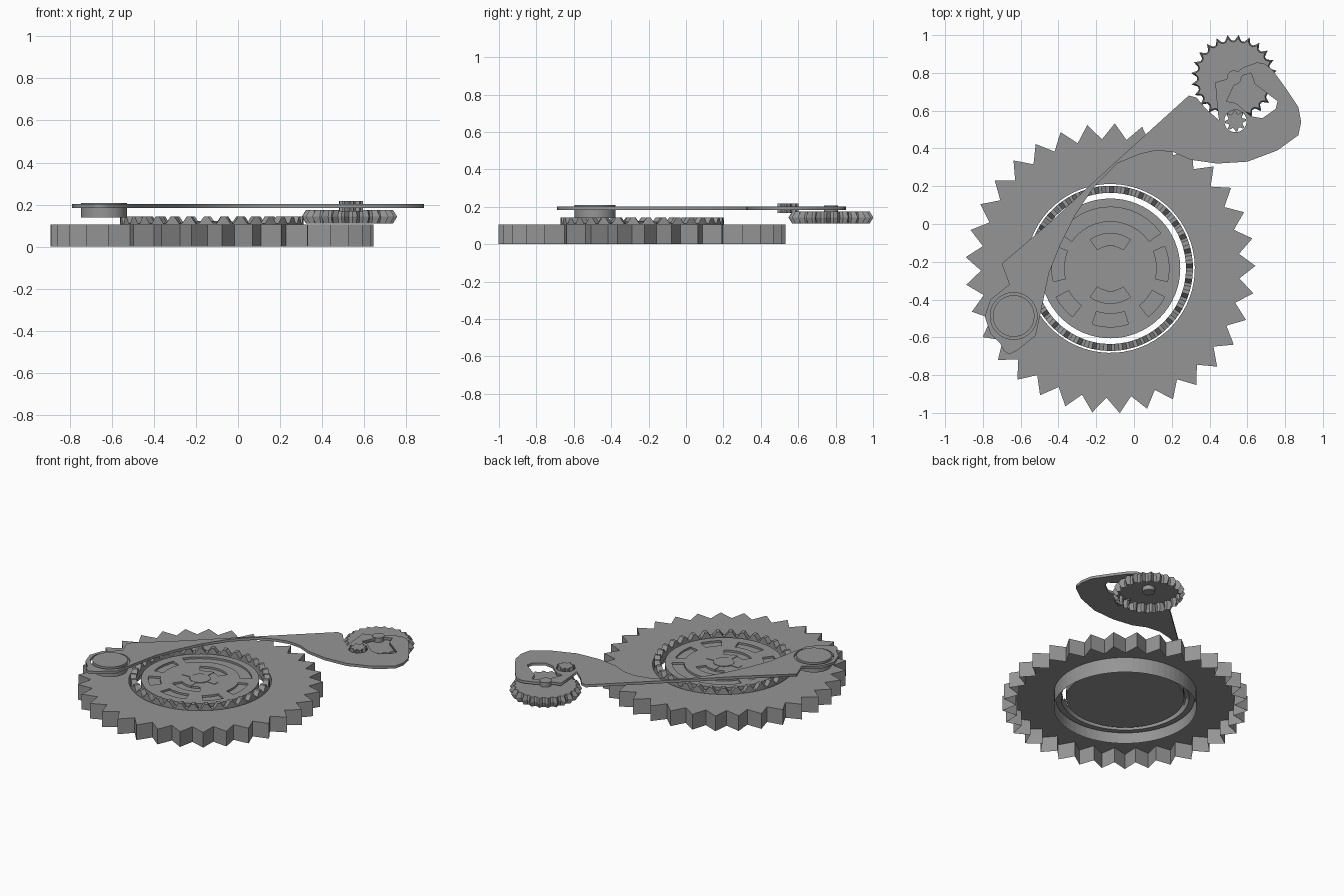
import bpy, bmesh
from math import cos, sin, pi, radians
from mathutils import Vector

cube = bpy.data.objects.get("Cube")
if cube:
    bpy.data.objects.remove(cube, do_unlink=True)

grey = bpy.data.materials.new("plain grey")
grey.use_nodes = True
tone = (0.3, 0.3, 0.3, 1)
grey.diffuse_color = tone
grey.node_tree.nodes["Principled BSDF"].inputs["Base Color"].default_value = tone


def add_object(name, mesh):
    if not mesh.materials:
        mesh.materials.append(grey)
    ob = bpy.data.objects.new(name, mesh)
    bpy.context.collection.objects.link(ob)
    return ob


def polar(centre, r, a, z):
    return Vector((centre[0] + r * cos(a), centre[1] + r * sin(a), z))


def circle(centre, r, z, n=64):
    return [polar(centre, r, 2 * pi * i / n, z) for i in range(n)]


def toothed(centre, tip, root, z, teeth, pattern, phase=0):
    """Gear outline; the pattern says which points of a tooth lie on the tip."""
    k = len(pattern)
    return [polar(centre, tip if pattern[i % k] else root,
                  2 * pi * i / (teeth * k) + phase, z) for i in range(teeth * k)]


def loft(bm, loops, closed=False, bottom=True, top=True):
    """Join loops of equal length, with optional end caps."""
    rows = [[bm.verts.new(p) for p in loop] for loop in loops]
    n = len(rows[0])
    pairs = list(zip(rows, rows[1:]))
    if closed:
        pairs.append((rows[-1], rows[0]))
    for a, b in pairs:
        for i in range(n):
            j = (i + 1) % n
            bm.faces.new((a[i], a[j], b[j], b[i]))
    if not closed and bottom:
        bm.faces.new(rows[0][::-1])
    if not closed and top:
        bm.faces.new(rows[-1])


def part(name, loops, **kw):
    bm = bmesh.new()
    loft(bm, loops, **kw)
    bmesh.ops.recalc_face_normals(bm, faces=bm.faces)
    mesh = bpy.data.meshes.new(name)
    bm.to_mesh(mesh)
    bm.free()
    return add_object(name, mesh)


def cylinder(name, centre, r, z0, z1):
    return part(name, [circle(centre, r, z0), circle(centre, r, z1)])


# Large outer gear: a shell open underneath, with a round hole
hub = (-0.125, -0.235)
TEETH = 33
phase = radians(1)


def outer(z):
    return toothed(hub, 0.768, 0.685, z, TEETH, (1, 0), phase)


def bore(z):
    return [polar(hub, 0.447, 2 * pi * i / (2 * TEETH) + phase, z) for i in range(2 * TEETH)]


part("large_gear", [outer(0), outer(0.105), bore(0.105), bore(0)], bottom=False, top=False)

# Crown ring with upright teeth inside the hole
steps = (0.02, 0.3, 0.55, 0.83)


def crown(r, low, high):
    return [polar(hub, r, 2 * pi * (t + s) / TEETH, high if k in (1, 2) else low)
            for t in range(TEETH) for k, s in enumerate(steps)]


part("crown_ring", [crown(0.40, 0.07, 0.07), crown(0.40, 0.11, 0.143),
                    crown(0.437, 0.11, 0.143), crown(0.437, 0.07, 0.07)], closed=True)

# Centre disc with shallow curved slots
disc = cylinder("centre_disc", hub, 0.37, 0.07, 0.118)
slots = [(35, 145, 0.25, 0.325), (-13, 22, 0.245, 0.31), (158, 193, 0.245, 0.31),
         (-52, -28, 0.25, 0.325), (208, 232, 0.25, 0.325), (-108, -72, 0.24, 0.31),
         (55, 125, 0.12, 0.185), (-125, -55, 0.12, 0.185)]
bm = bmesh.new()
for a0, a1, r0, r1 in slots:
    arc = [radians(a0 + (a1 - a0) * i / 12) for i in range(13)]
    loft(bm, [[polar(hub, r1, a, z) for a in arc] + [polar(hub, r0, a, z) for a in arc[::-1]]
              for z in (0.105, 0.15)])
bmesh.ops.recalc_face_normals(bm, faces=bm.faces)
mesh = bpy.data.meshes.new("slot_cutter")
bm.to_mesh(mesh)
bm.free()
cutter = add_object("slot_cutter", mesh)
cutter.hide_render = True
mod = disc.modifiers.new("slots", 'BOOLEAN')
mod.operation = 'DIFFERENCE'
mod.solver = 'EXACT'
mod.object = cutter
bpy.context.view_layer.update()
cut = bpy.data.meshes.new_from_object(disc.evaluated_get(bpy.context.evaluated_depsgraph_get()))
disc.modifiers.clear()
disc.data = cut
bpy.data.objects.remove(cutter, do_unlink=True)

# Raised hub and four spokes on the disc
cylinder("disc_hub", hub, 0.065, 0.11, 0.123)
for q in range(4):
    a = q * pi / 2
    ends = [(0.06, -0.25), (0.125, -0.15), (0.125, 0.15), (0.06, 0.25)]
    part("disc_spoke", [[polar(hub, r, a + d, z) for r, d in ends] for z in (0.11, 0.121)])

# Long flat arm with a window and two round holes
pivot = (-0.637, -0.487)
idler = (0.537, 0.545)
pinion = (0.53, 0.775)
outline = [(.29, .68), (.08, .49), (-.25, .19), (-.42, .03), (-.7, -.21), (-.66, -.32),
           (-.76, -.4), (-.79, -.49), (-.76, -.58), (-.71, -.63), (-.69, -.67), (-.66, -.69),
           (-.62, -.67), (-.52, -.59), (-.49, -.45), (-.45, -.26), (-.39, -.11), (-.31, .05),
           (-.21, .2), (-.09, .32), (.03, .37), (.12, .39), (.21, .38), (.3, .34), (.44, .32),
           (.6, .33), (.76, .39), (.87, .47), (.885, .54), (.87, .62), (.81, .71), (.73, .82),
           (.69, .85), (.65, .855), (.58, .83), (.5, .77), (.43, .75), (.44, .63), (.45, .55),
           (.38, .61), (.33, .67)]
window = [(.53, .735), (.49, .65), (.54, .64), (.62, .57), (.68, .56), (.75, .61), (.76, .65),
          (.64, .74), (.62, .8), (.575, .785)]
curve = bpy.data.curves.new("arm_outline", 'CURVE')
curve.dimensions = '2D'
curve.fill_mode = 'BOTH'
curve.extrude = 0.009
for pts in (outline, window, circle(pivot, 0.124, 0), circle(idler, 0.059, 0, 32)):
    sp = curve.splines.new('POLY')
    sp.points.add(len(pts) - 1)
    for p, c in zip(sp.points, pts):
        p.co = (c[0], c[1], 0, 1)
    sp.use_cyclic_u = True
temp = bpy.data.objects.new("arm_outline", curve)
bpy.context.collection.objects.link(temp)
bpy.context.view_layer.update()
arm_mesh = bpy.data.meshes.new_from_object(
    temp.evaluated_get(bpy.context.evaluated_depsgraph_get()))
bpy.data.objects.remove(temp, do_unlink=True)
arm_mesh.materials.clear()
arm = add_object("arm", arm_mesh)
arm.location.z = 0.193

# Pivot boss, small idler gear and pinion at the arm's ends
cylinder("pivot_boss", pivot, 0.11, 0.14, 0.209)
part("idler_gear", [toothed(idler, 0.056, 0.04, z, 8, (1, 1, 0, 0)) for z in (0.167, 0.217)])
part("pinion", [toothed(pinion, t, r, z, 24, (1, 0, 0), radians(9))
                for t, r, z in ((0.208, 0.19, 0.11), (0.228, 0.197, 0.143), (0.208, 0.19, 0.175))],
     bottom=False)
cylinder("pinion_axle", pinion, 0.038, 0.145, 0.206)
